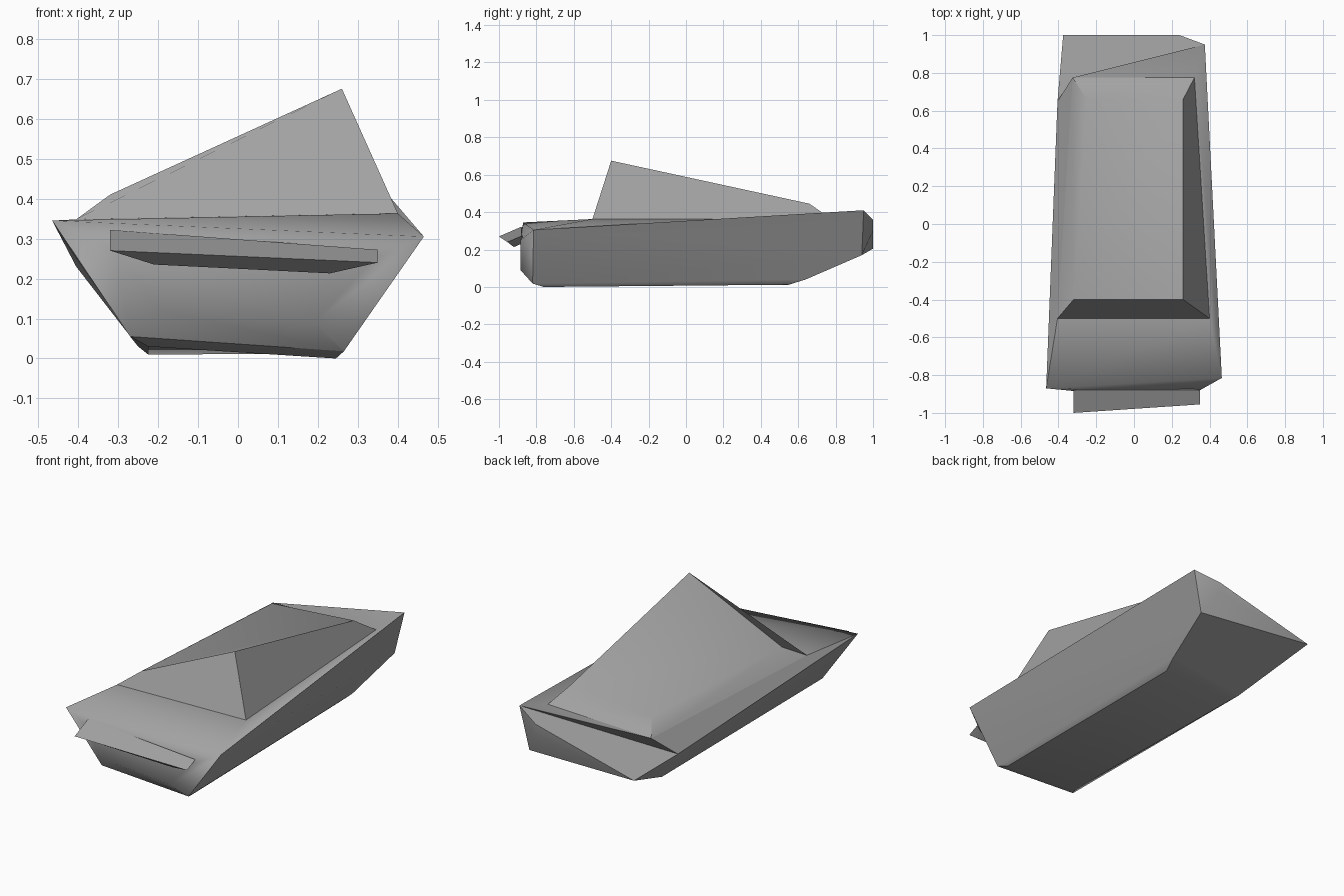
import bpy
import bmesh
import math

cube = bpy.data.objects.get("Cube")
if cube:
    bpy.data.objects.remove(cube, do_unlink=True)


def make_material(name, colour):
    mat = bpy.data.materials.new(name)
    mat.use_nodes = True
    mat.diffuse_color = colour
    mat.node_tree.nodes["Principled BSDF"].inputs["Base Color"].default_value = colour
    return mat


grey = make_material("plain grey", (0.36, 0.36, 0.36, 1))


def make_solid(name, points, faces, soft=()):
    """Build a solid from named corners; edges of the soft faces blend smoothly."""
    bm = bmesh.new()
    corner = {key: bm.verts.new(co) for key, co in points.items()}
    soft_edges = set()
    for text in faces:
        face = bm.faces.new([corner[key] for key in text.split()])
        face.smooth = True
        if text in soft:
            soft_edges.update(face.edges)
    bmesh.ops.recalc_face_normals(bm, faces=bm.faces)
    for edge in bm.edges:
        angle = edge.calc_face_angle(math.pi)
        edge.smooth = edge in soft_edges or angle < math.radians(30)
    mesh = bpy.data.meshes.new(name)
    bm.to_mesh(mesh)
    bm.free()
    mesh.materials.append(grey)
    obj = bpy.data.objects.new(name, mesh)
    bpy.context.collection.objects.link(obj)
    return obj


# Foot of the cabin, shared by the deck and the cabin
foot = {
    "foot_fr": (-0.405, -0.5, 0.348),
    "foot_fl": (0.4, -0.5, 0.363),
    "foot_bl": (0.32, 0.775, 0.365),
    "foot_br": (-0.325, 0.775, 0.345),
}

# Hull corners: f/b is front or back, l is +x and r is -x
hull = {
    # upper rim
    "rim_fr": (-0.465, -0.87, 0.345),
    "rim_fl": (0.465, -0.815, 0.305),
    "rim_bl": (0.375, 0.95, 0.41),
    "rim_br": (-0.405, 0.65, 0.23),
    # raised nose panel
    "nose_tr": (-0.31, -0.885, 0.275),
    "nose_tl": (0.34, -0.885, 0.25),
    "nose_bl": (0.19, -0.885, 0.09),
    "nose_br": (-0.19, -0.885, 0.12),
    # lower rim
    "low_fr": (-0.27, -0.83, 0.055),
    "low_fl": (0.265, -0.82, 0.018),
    "low_bl": (0.265, 0.64, 0.04),
    "low_br": (-0.25, 0.57, 0.03),
    # underside
    "base_fr": (-0.225, -0.76, 0.03),
    "base_fl": (0.245, -0.76, 0),
    "base_bl": (0.235, 0.55, 0.012),
    "base_br": (-0.225, 0.54, 0.01),
    # tail
    "tail_l": (0.24, 1, 0.36),
    "tail_low": (0.24, 1, 0.3),
    "tail_r": (-0.375, 1, 0.205),
    "heel_l": (0.32, 0.94, 0.17),
}

nose = (
    "nose_tr nose_tl nose_bl nose_br",
    "rim_fr rim_fl nose_tl nose_tr",
    "rim_fl low_fl nose_bl nose_tl",
    "low_fl low_fr nose_br nose_bl",
    "low_fr rim_fr nose_tr nose_br",
)
nose_panel = nose[:1]
deck = (
    "rim_fr rim_fl foot_fl foot_fr",
    "rim_fl rim_bl foot_bl foot_fl",
    "foot_br foot_bl rim_bl",
    "foot_br rim_bl rim_br",
    "rim_br rim_fr foot_fr foot_br",
    "foot_fr foot_fl foot_bl foot_br",
)
sides = (
    "rim_fl rim_bl heel_l low_fl",
    "low_fl heel_l low_bl",
    "rim_fr rim_br low_br low_fr",
    "rim_br tail_r low_br",
)
tail = (
    "rim_bl rim_br tail_r tail_l",
    "tail_l tail_r tail_low",
    "tail_low tail_r heel_l",
    "rim_bl tail_l tail_low heel_l",
    "heel_l tail_r low_br low_bl",
)
underside = (
    "base_fr base_fl base_bl base_br",
    "low_fr low_fl base_fl base_fr",
    "low_fl low_bl base_bl base_fl",
    "low_bl low_br base_br base_bl",
    "low_br low_fr base_fr base_br",
)
make_solid("hull", {**hull, **foot}, nose + deck + sides + tail + underside,
           nose_panel + nose[1:2])
bpy.data.objects["hull"].data.update()

# Lopsided cabin rising to a peak at its front left corner
roof = {
    "roof_fr": (-0.32, -0.4, 0.41),
    "roof_fl": (0.26, -0.4, 0.675),
    "roof_bl": (0.26, 0.66, 0.445),
    "roof_br": (-0.25, 0.66, 0.405),
}
ends = ("fr", "fl", "bl", "br")


def box_faces(low, high):
    """Faces of a six sided block between two rings of four corners."""
    faces = [" ".join(ring + "_" + end for end in ends) for ring in (low, high)]
    for a, b in zip(ends, ends[1:] + ends[:1]):
        faces.append(f"{low}_{a} {low}_{b} {high}_{b} {high}_{a}")
    return faces


make_solid("cabin", {**foot, **roof}, box_faces("foot", "roof"))

# Tilted bumper blade across the nose
bumper = {
    "top_fr": (-0.32, -1, 0.27),
    "top_fl": (0.35, -0.955, 0.24),
    "top_bl": (0.35, -0.88, 0.272),
    "top_br": (-0.32, -0.88, 0.322),
    "under_fr": (-0.21, -0.94, 0.235),
    "under_fl": (0.23, -0.92, 0.213),
    "under_bl": (0.23, -0.86, 0.24),
    "under_br": (-0.21, -0.86, 0.27),
}
make_solid("bumper", bumper, box_faces("under", "top"))
